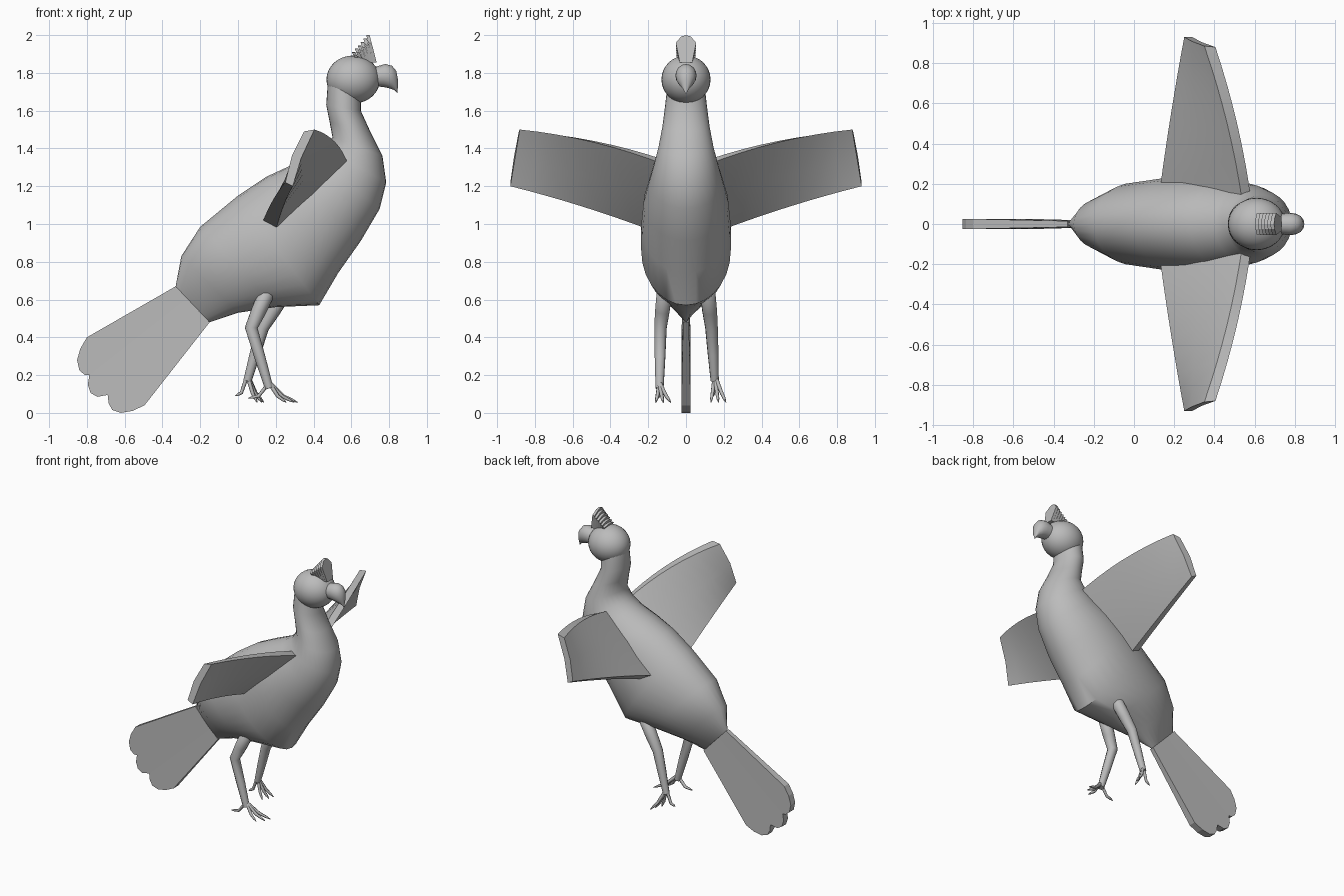
import bpy, bmesh, math
from mathutils import Vector as V

if "Cube" in bpy.data.objects:
    bpy.data.objects.remove(bpy.data.objects["Cube"])

grey = bpy.data.materials.new("plain grey")
grey.diffuse_color = (0.5, 0.5, 0.5, 1)
grey.use_nodes = True
grey.node_tree.nodes["Principled BSDF"].inputs["Base Color"].default_value = grey.diffuse_color


def finish(ob, angle=35):
    ob.data.materials.append(grey)
    bpy.ops.object.select_all(action='DESELECT')
    ob.select_set(True)
    bpy.context.view_layer.objects.active = ob
    if ob.type == 'MESH' and angle:
        bpy.ops.object.shade_smooth_by_angle(angle=math.radians(angle))
    return ob


def loft(name, rings, angle=35):
    """Skin a list of equal rings and cap both ends."""
    bm = bmesh.new()
    rows = [[bm.verts.new(p) for p in r] for r in rings]
    n = len(rows[0])
    for a, b in zip(rows, rows[1:]):
        for i in range(n):
            j = (i + 1) % n
            bm.faces.new((a[i], a[j], b[j], b[i]))
    bm.faces.new(rows[0][::-1])
    bm.faces.new(rows[-1])
    bmesh.ops.recalc_face_normals(bm, faces=bm.faces[:])
    me = bpy.data.meshes.new(name)
    bm.to_mesh(me)
    bm.free()
    ob = bpy.data.objects.new(name, me)
    bpy.context.collection.objects.link(ob)
    return finish(ob, angle)


def ovals(sections, n=28):
    """Each section: rear x, z, front x, z, half width."""
    out = []
    for x1, z1, x2, z2, w in sections:
        c, a = V((x1 + x2, 0, z1 + z2)) / 2, V((x1 - x2, 0, z1 - z2)) / 2
        out.append([c + a * math.cos(t) + V((0, w * math.sin(t), 0))
                    for t in (2 * math.pi * i / n for i in range(n))])
    return out


def tube(name, pts, sides=3):
    """Tapered round limb; each point is x, y, z, radius."""
    cu = bpy.data.curves.new(name, 'CURVE')
    cu.dimensions = '3D'
    cu.bevel_depth = 1
    cu.bevel_resolution = sides
    cu.use_fill_caps = True
    sp = cu.splines.new('POLY')
    sp.points.add(len(pts) - 1)
    for p, (x, y, z, r) in zip(sp.points, pts):
        p.co, p.radius = (x, y, z, 1), r
    sp.use_smooth = True
    ob = bpy.data.objects.new(name, cu)
    bpy.context.collection.objects.link(ob)
    finish(ob)


# Body and neck
loft("body", ovals([
    (-.33, .67, -.15, .48, .02), (-.30, .83, 0, .53, .13),
    (-.20, .985, .2, .56, .205), (0, 1.15, .43, .57, .237),
    (.15, 1.25, .53, .74, .237), (.28, 1.31, .65, .91, .225),
    (.40, 1.36, .75, 1.08, .195), (.46, 1.40, .785, 1.22, .17),
    (.50, 1.46, .765, 1.36, .145), (.485, 1.54, .70, 1.49, .125),
    (.467, 1.63, .65, 1.60, .112), (.475, 1.74, .65, 1.70, .10)]), 50)

# Head
bpy.ops.mesh.primitive_uv_sphere_add(segments=32, ring_count=16, location=(.61, 0, 1.765))
head = bpy.context.object
head.name = "head"
head.scale = (.142, .13, .127)
finish(head)

# Hooked beak
loft("beak", ovals([
    (.72, 1.83, .72, 1.73, .05), (.78, 1.847, .77, 1.725, .056),
    (.815, 1.838, .795, 1.72, .052), (.838, 1.81, .81, 1.715, .042),
    (.847, 1.765, .825, 1.71, .026), (.845, 1.69, .838, 1.70, .004)], 16), 50)

# Crest: overlapping upright plates that grow toward the front
for i in range(6):
    f = i / 5
    base, tip = V((.64 + .085 * f, 0, 1.855)), V((.612 + .076 * f, 0, 1.91 + .09 * f))
    up = tip - base
    rings = []
    for dx in (-.009, .009):
        rings.append([base + up * h + V((dx, w, 0)) for w, h in
                      ((-.033, 0), (.033, 0), (.054, .72), (.025, .95), (0, 1), (-.025, .95), (-.054, .72))])
    loft("crest_plate", rings, 0)

# Wings: section runs leading edge, upper side, trailing edge, lower side
root = [(.585, .10, 1.31), (.54, .10, 1.335), (.34, .14, 1.19),
        (.13, .18, 1.01), (.20, .18, .965), (.40, .14, 1.13)]
end = [(.405, .88, 1.50), (.35, .885, 1.49), (.285, .91, 1.36),
       (.25, .93, 1.22), (.29, .93, 1.20), (.335, .905, 1.35)]
for side, label in ((1, "left_wing"), (-1, "right_wing")):
    rings = []
    for k in range(9):
        t = k / 8
        bulge = 4 * t * (1 - t)
        ring = []
        for i, (p, q) in enumerate(zip(root, end)):
            v = V(p).lerp(V(q), t)
            lead = i in (0, 1)
            v += V((.02 if lead else -.005, 0, .028 if lead else .012)) * bulge
            ring.append(V((v.x, v.y * side, v.z)))
        rings.append(ring)
    loft(label, rings, 40)

# Tail: three flat feathers with rounded ends
feathers = {
    "upper": [(-.33, .67), (-.80, .40), (-.835, .34), (-.852, .28), (-.84, .225), (-.81, .20),
              (-.787, .20), (-.27, .607)],
    "middle": [(-.27, .607), (-.787, .20), (-.795, .15), (-.78, .105), (-.745, .085),
               (-.69, .095), (-.21, .543)],
    "lower": [(-.21, .543), (-.69, .095), (-.685, .05), (-.665, .015), (-.62, 0),
              (-.56, .01), (-.495, .04), (-.15, .48)]}
for label, pts in feathers.items():
    loft(label + "_tail_feather", [
        [V((x, s * (.015 if x > -.4 else .025), z)) for x, z in pts] for s in (-1, 1)], 0)

# Legs, mid-stride: hip, knee, ankle and toe spread
legs = {"right": ((.15, -.115, .63), (.07, -.135, .45), (.165, -.14, .13)),
        "left": ((.24, .115, .63), (.13, .135, .45), (.05, .152, .17))}
for label, (hip, knee, ankle) in legs.items():
    h, k, a = V(hip), V(knee), V(ankle)
    tube(label + "_leg", [(*(h + (h - k) * .15), .022), (*h, .042), (*h.lerp(k, .5), .040),
                          (*k, .034), (*k.lerp(a, .5), .029), (*a, .022)])
    drop = a.z - .055
    reach = .14 if label == "right" else .08
    for n, (dx, dy) in enumerate(((1.08, .06), (.95, .02), (.65, -.02), (-.8, -.01))):
        m = a + V((dx * reach * .5, dy * .6, -drop * .55))
        e = a + V((dx * reach, dy, -drop * (1 if dx > 0 else .7)))
        tube(f"{label}_toe_{n + 1}", [(*(a + V((0, 0, .03))), .012), (*m, .010),
                                      (*m.lerp(e, .6), .008), (*e, .002)], 1)
